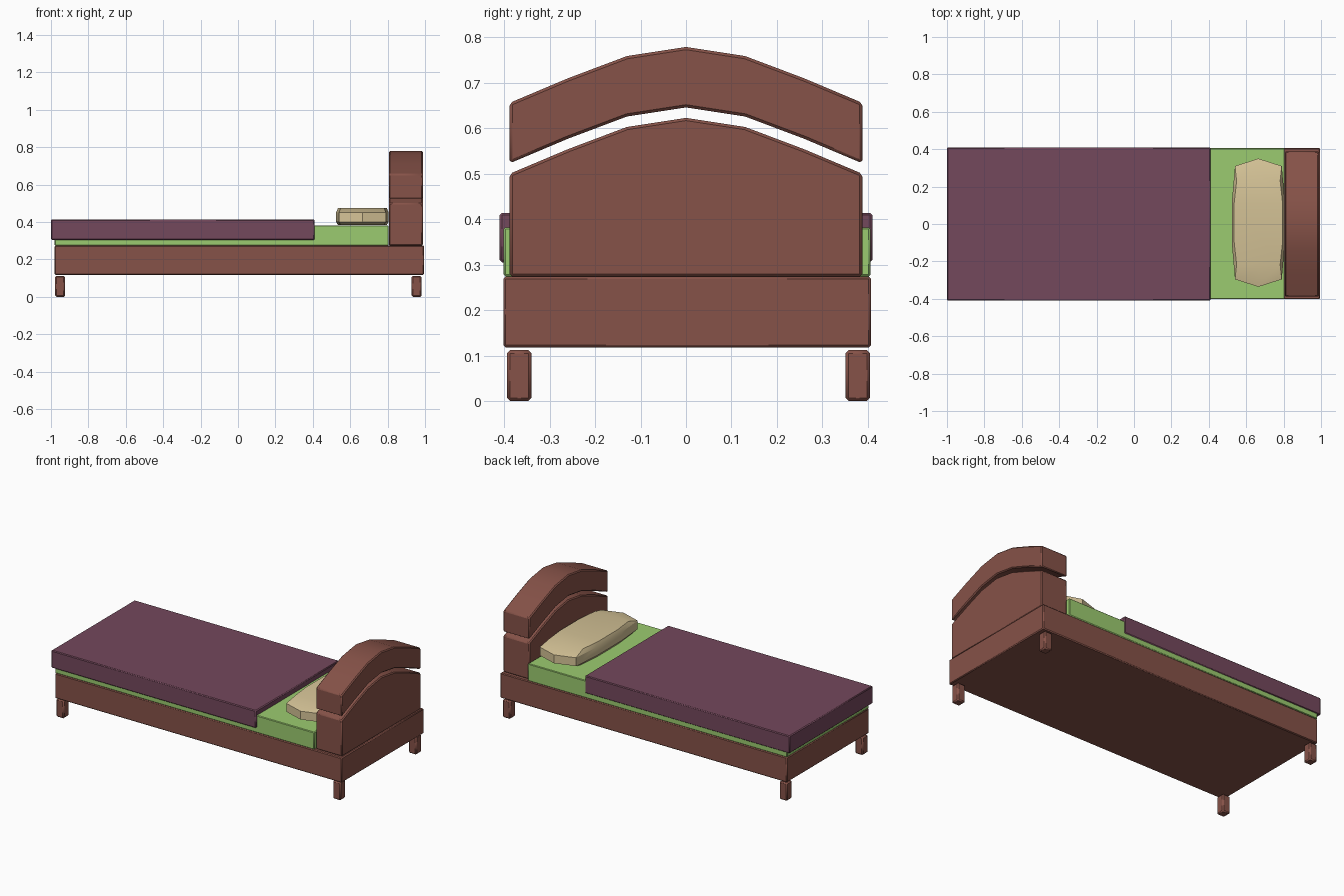
import bpy, bmesh, math

if "Cube" in bpy.data.objects:
    bpy.data.objects.remove(bpy.data.objects["Cube"])


def material(name, color):
    m = bpy.data.materials.new(name)
    m.diffuse_color = (*color, 1)
    m.use_nodes = True
    m.node_tree.nodes["Principled BSDF"].inputs["Base Color"].default_value = m.diffuse_color
    return m


WOOD = material("wood", (0.24, 0.085, 0.065))
SHEET = material("sheet", (0.33, 0.60, 0.16))
COVER = material("cover", (0.175, 0.065, 0.107))
CUSHION = material("cushion", (0.67, 0.55, 0.31))


def finish(bm, name, mat, bevel=0.0, angle=30):
    bmesh.ops.recalc_face_normals(bm, faces=bm.faces)
    me = bpy.data.meshes.new(name)
    bm.to_mesh(me)
    bm.free()
    me.materials.append(mat)
    ob = bpy.data.objects.new(name, me)
    bpy.context.collection.objects.link(ob)
    bpy.ops.object.select_all(action='DESELECT')
    ob.select_set(True)
    bpy.context.view_layer.objects.active = ob
    bpy.ops.object.shade_smooth_by_angle(angle=math.radians(angle))
    if bevel:
        mod = ob.modifiers.new("bevel", 'BEVEL')
        mod.width, mod.segments = bevel, 1
        mod.limit_method, mod.angle_limit = 'ANGLE', math.radians(40)
    return ob


def box(name, mat, x, y, z, bevel):
    bm = bmesh.new()
    bmesh.ops.create_cube(bm, size=1)
    for v in bm.verts:
        v.co = [lo + (c + 0.5) * (hi - lo) for c, (lo, hi) in zip(v.co, (x, y, z))]
    return finish(bm, name, mat, bevel)


def board(name, profile, x0, x1):
    bm = bmesh.new()
    face = bm.faces.new([bm.verts.new((x0, y, z)) for y, z in profile])
    ext = bmesh.ops.extrude_face_region(bm, geom=[face])['geom']
    for v in ext:
        if isinstance(v, bmesh.types.BMVert):
            v.co.x = x1
    return finish(bm, name, WOOD, 0.006)


# Bed frame, mattress and blanket
box("frame", WOOD, (-0.98, 0.995), (-0.402, 0.407), (0.118, 0.274), 0.005)
box("mattress", SHEET, (-0.98, 0.805), (-0.401, 0.406), (0.274, 0.382), 0.004)
box("blanket", COVER, (-1.0, 0.41), (-0.41, 0.41), (0.305, 0.414), 0.005)

# Legs
for xn, x in (("foot", (-0.978, -0.925)), ("head", (0.928, 0.981))):
    for yn, y in (("front", (-0.394, -0.34)), ("back", (0.351, 0.405))):
        box(f"{xn}_{yn}_leg", WOOD, x, y, (0.0, 0.112), 0.007)

# Headboard: arched panel with a matching curved rail above
half = [(0.388, 0.5), (0.26, 0.554), (0.13, 0.603)]
arch = [(-y, z) for y, z in half] + [(0, 0.623)] + half[::-1]
board("headboard_panel", [(-0.388, 0.274)] + arch + [(0.388, 0.274)], 0.807, 0.988)
rail = [(y, z + 0.023) for y, z in arch] + [(y, z + 0.156) for y, z in arch[::-1]]
board("headboard_rail", rail, 0.807, 0.988)

# Pillow: faceted outline stacked in rings, crowned at the top
outline = [(0.125, 0.303), (0, 0.343), (-0.125, 0.303), (-0.14, 0.13),
           (-0.14, -0.13), (-0.125, -0.303), (0, -0.343), (0.125, -0.303),
           (0.14, -0.13), (0.14, 0.13)]
rings = [(0.93, 0.82, 0.384), (1, 1, 0.4), (1, 1, 0.452), (0.93, 0.74, 0.475)]
bm = bmesh.new()
loops = [[bm.verts.new((0.665 + x * sx, 0.007 + y * sy, z)) for x, y in outline]
         for sx, sy, z in rings]
n = len(outline)
for a, b in zip(loops, loops[1:]):
    for i in range(n):
        bm.faces.new((a[i], a[(i + 1) % n], b[(i + 1) % n], b[i]))
bm.faces.new(loops[0][::-1])
bm.faces.new(loops[-1])
finish(bm, "pillow", CUSHION)
